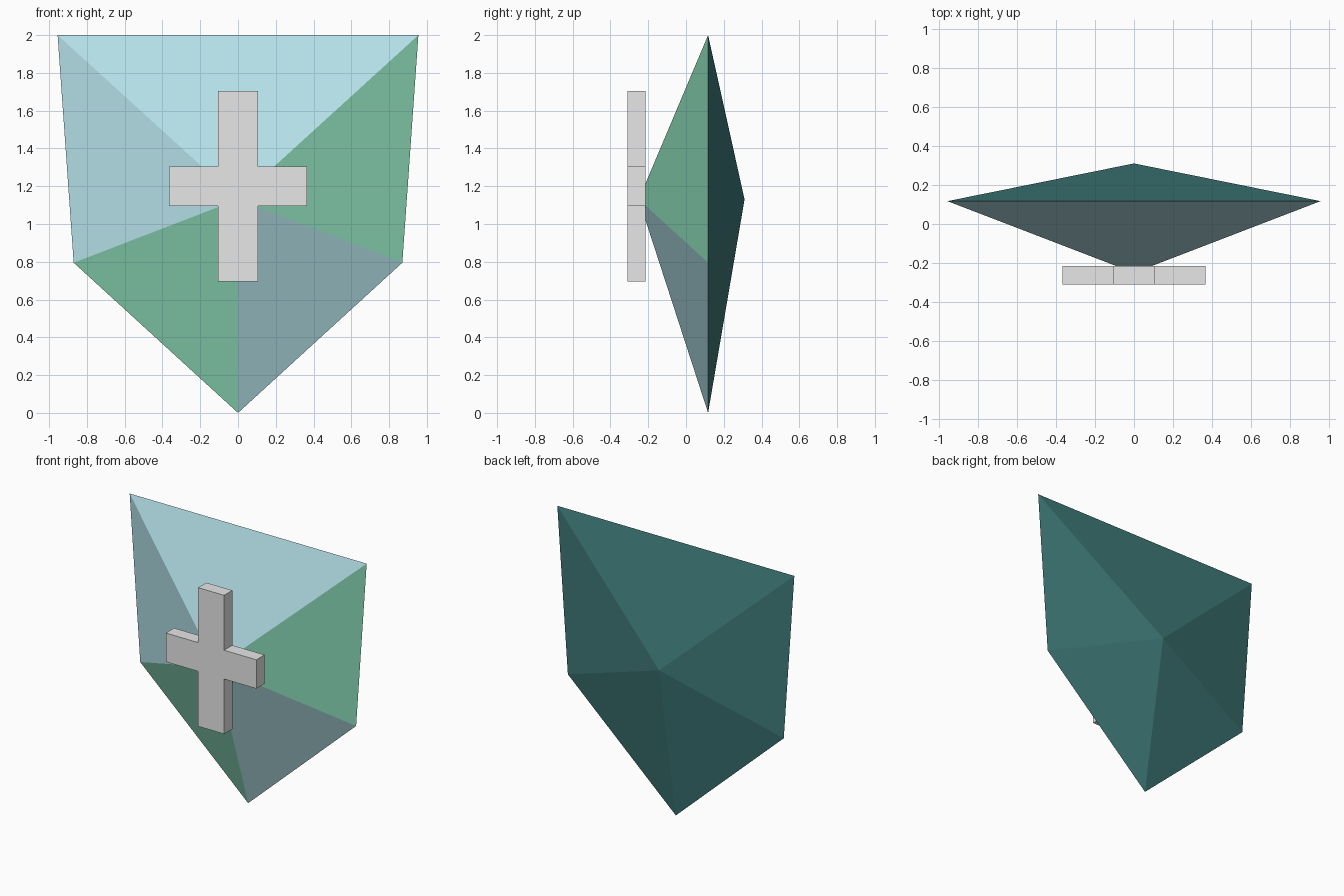
import bpy

cube = bpy.data.objects.get("Cube")
if cube:
    bpy.data.objects.remove(cube, do_unlink=True)


def material(name, rgb):
    mat = bpy.data.materials.new(name)
    mat.use_nodes = True
    colour = (*rgb, 1.0)
    mat.diffuse_color = colour
    bsdf = next(n for n in mat.node_tree.nodes if n.type == "BSDF_PRINCIPLED")
    bsdf.inputs["Base Color"].default_value = colour
    return mat


light_blue = material("light blue", (0.49, 0.81, 0.87))
green = material("sea green", (0.26, 0.70, 0.48))
teal = material("dark teal", (0.05, 0.20, 0.195))
grey = material("light grey", (0.80, 0.80, 0.80))


def mesh_object(name, verts, faces, materials):
    mesh = bpy.data.meshes.new(name)
    mesh.from_pydata(verts, [], faces)
    for mat in materials:
        mesh.materials.append(mat)
    obj = bpy.data.objects.new(name, mesh)
    bpy.context.collection.objects.link(obj)
    return obj


# Shield: five-sided rim, anticlockwise from the front, with a point each side
RIM_Y, APEX_Z = 0.117, 1.13
rim = [(0, 0), (0.87, 0.795), (0.955, 2.0), (-0.955, 2.0), (-0.87, 0.795)]
verts = [(x, RIM_Y, z) for x, z in rim]
verts += [(0, -0.25, APEX_Z), (0, 0.31, APEX_Z)]
front, back = 5, 6
sides = [(i, (i + 1) % 5) for i in range(5)]
faces = [(a, b, front) for a, b in sides] + [(b, a, back) for a, b in sides]
shield = mesh_object("shield", verts, faces, [light_blue, green, teal])

# Front facets: blue, with green on the left side and lower right; teal back
for face in shield.data.polygons:
    c = face.center
    if face.normal.y > 0:
        face.material_index = 2
    elif (c.x > 0.1 and c.z > 1) or (c.x < -0.1 and c.z < 1):
        face.material_index = 1

# Cross emblem: one outline, extruded from front to back
W, ARM, TALL = 0.105, 0.365, 0.505
quarter = [(W, TALL), (W, W), (ARM, W)]
outline = []
for sx, sz in ((1, 1), (1, -1), (-1, -1), (-1, 1)):
    points = quarter if sx == sz else quarter[::-1]
    outline += [(sx * x, 1.2 + sz * z) for x, z in points]
n = len(outline)
verts = [(x, y, z) for y in (-0.31, -0.215) for x, z in outline]
faces = [tuple(reversed(range(n))), tuple(range(n, 2 * n))]
faces += [(i, (i + 1) % n, n + (i + 1) % n, n + i) for i in range(n)]
mesh_object("cross_emblem", verts, faces, [grey])
